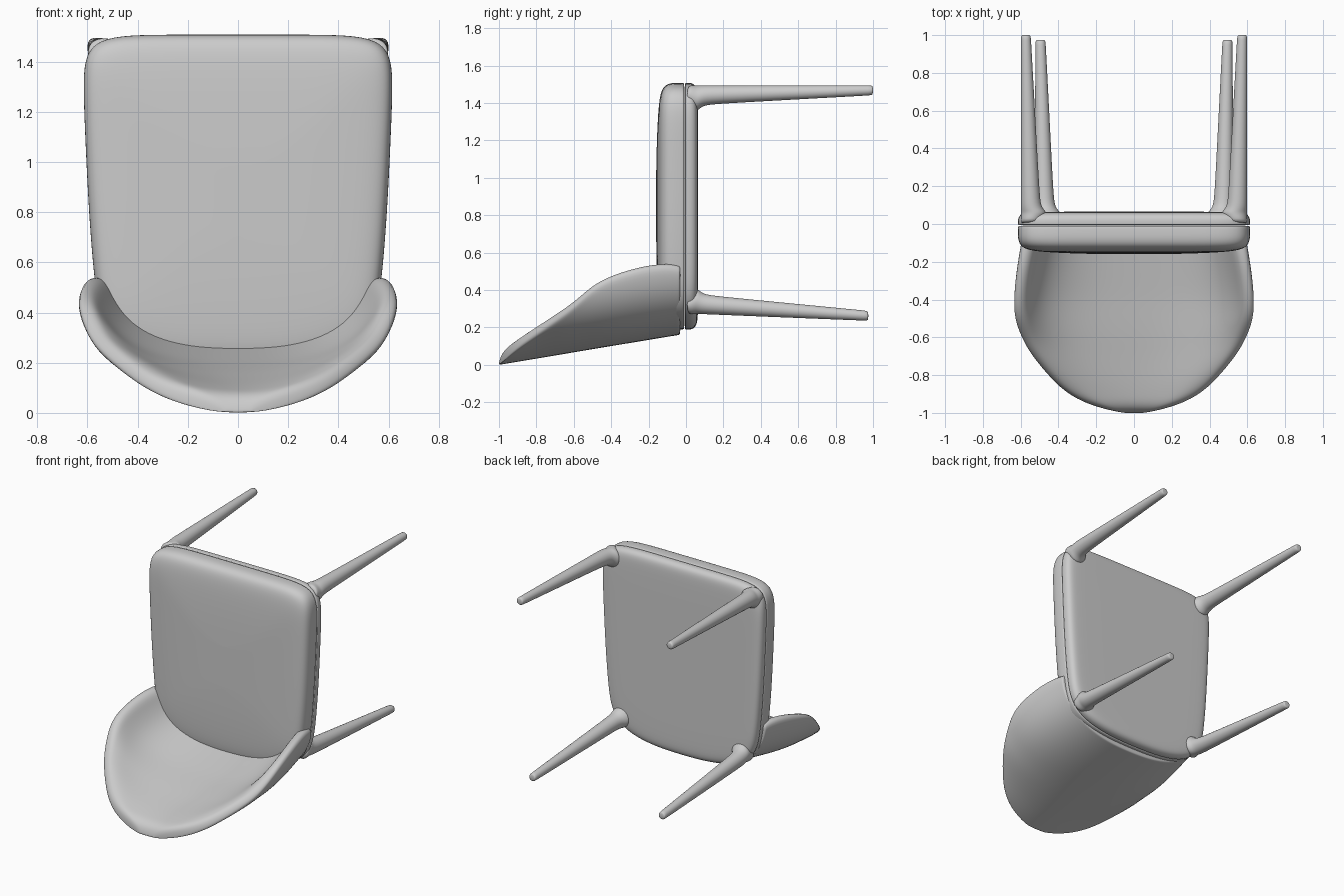
import bpy, bmesh
from math import sin, cos, acos, pi, hypot, copysign

cube = bpy.data.objects.get("Cube")
if cube:
    bpy.data.objects.remove(cube, do_unlink=True)

GREY = (0.6, 0.6, 0.6, 1)
grey = bpy.data.materials.new("plain_grey")
grey.use_nodes = True
grey.diffuse_color = GREY
grey.node_tree.nodes["Principled BSDF"].inputs["Base Color"].default_value = GREY


def loft(name, rings, levels):
    """Skin even rings; cap both ends with quads joining opposite points."""
    bm = bmesh.new()
    loops = [[bm.verts.new(p) for p in ring] for ring in rings]
    n = len(loops[0])
    for a, b in zip(loops, loops[1:]):
        for i in range(n):
            j = (i + 1) % n
            bm.faces.new((a[i], a[j], b[j], b[i]))
    for loop in (loops[0], loops[-1]):
        for i in range(n // 2 - 1):
            bm.faces.new((loop[i], loop[i + 1], loop[n - 2 - i], loop[n - 1 - i]))
    bmesh.ops.recalc_face_normals(bm, faces=bm.faces)
    mesh = bpy.data.meshes.new(name)
    bm.to_mesh(mesh)
    bm.free()
    mesh.materials.append(grey)
    mesh.polygons.foreach_set("use_smooth", [True] * len(mesh.polygons))
    obj = bpy.data.objects.new(name, mesh)
    bpy.context.collection.objects.link(obj)
    sub = obj.modifiers.new("smooth", "SUBSURF")
    sub.levels = sub.render_levels = levels
    return obj


# Seat outline: half of it, mirrored
half = [(.1, .188), (.25, .198), (.39, .228), (.49, .285), (.547, .37), (.572, .51),
        (.595, .8), (.609, 1.1), (.617, 1.3), (.612, 1.41), (.572, 1.478),
        (.47, 1.505), (.3, 1.508), (.1, 1.508)]
outline = half + [(-x, z) for x, z in reversed(half)]
MID_Z = .85


def slab(name, steps):
    """Stack shrunken copies of the seat outline along y."""
    rings = [[(x * s, y, MID_Z + (z - MID_Z) * s) for x, z in outline]
             for s, y in steps]
    return loft(name, rings, 2)


slab("seat_cushion", [(.9, -.009), (.99, -.009), (.998, -.012), (1, -.035),
                      (1, -.075), (.982, -.112), (.93, -.135), (.8, -.148),
                      (.5, -.157), (.2, -.16)])
slab("seat_frame", [(.9, -.006), (.99, -.006), (.999, -.004), (1, .012), (.998, .03),
                    (.98, .05), (.94, .061), (.85, .065), (.3, .065)])

# Backrest shell: rounded section swept along a reclined line.
# Each station: y, half width, rim angle, thickness, squareness (1 = ellipse)
stations = [(-.03, .592, 1.44, .115, .82), (-.035, .593, 1.46, .115, .82),
            (-.1, .603, 1.51, .115, .82), (-.2, .62, 1.53, .11, .82),
            (-.3, .634, 1.51, .105, .82), (-.4, .644, 1.47, .1, .83),
            (-.5, .648, 1.38, .098, .86), (-.6, .65, 1.15, .095, .9),
            (-.69, .648, 1.0, .09, .94), (-.83, .645, .75, .085, 1),
            (-.9, .64, .59, .08, 1), (-.95, .635, .42, .075, 1),
            (-.985, .635, .22, .055, 1), (-1, .635, .08, .015, 1)]
DEPTH, COLS = .42, 20
shell = []
for y, w, rim, thick, e in stations:
    outer, inner = [], []
    rim = acos(cos(rim) ** (1 / e))
    for i in range(COLS + 1):
        u = 2 * i / COLS - 1
        s, c = abs(sin(rim * u)), cos(rim * u)
        x = copysign(w * s ** e, u)
        z = .165 * (1 + y) + DEPTH * (1 - c ** e)
        nx, nz = copysign(s ** (2 - e) / w, u), -c ** (2 - e) / DEPTH
        d = thick * (1 - .4 * abs(u) ** 8) / hypot(nx, nz)
        outer.append((x, y, z))
        inner.append((x - nx * d, y, z - nz * d))
    shell.append(outer + inner[::-1])
loft("backrest", shell, 2)


# Tapered legs whose roots fillet inwards, towards the seat centre
def leg(name, root, tip, inward_z):
    y0, y1, slim = .1, tip[1], .052
    inward_x = -1 if root[0] > 0 else 1
    rings = []
    for y, r in [(.005, .05), (.03, .058), (.055, .07), (.068, .066),
                 (.085, .058), (.11, .054), (.15, .051), (.5, .041), (y1 - .03, .028),
                 (y1 - .006, .027), (y1, .02)]:
        k = max(0, (y - y0) / (y1 - y0))
        shift = max(0, r - slim)
        cx = root[0] + (tip[0] - root[0]) * k + inward_x * shift
        cz = root[1] + (tip[2] - root[1]) * k + inward_z * shift
        rings.append([(cx + r * cos(a), y, cz + r * sin(a))
                      for a in [(i + .5) * pi / 8 for i in range(16)]])
    loft(name, rings, 1)


for side, s in (("left", 1), ("right", -1)):
    leg("front_leg_" + side, (s * .548, 1.443), (s * .573, 1.0, 1.468), -1)
    leg("rear_leg_" + side, (s * .475, .322), (s * .495, .975, .262), 1)
